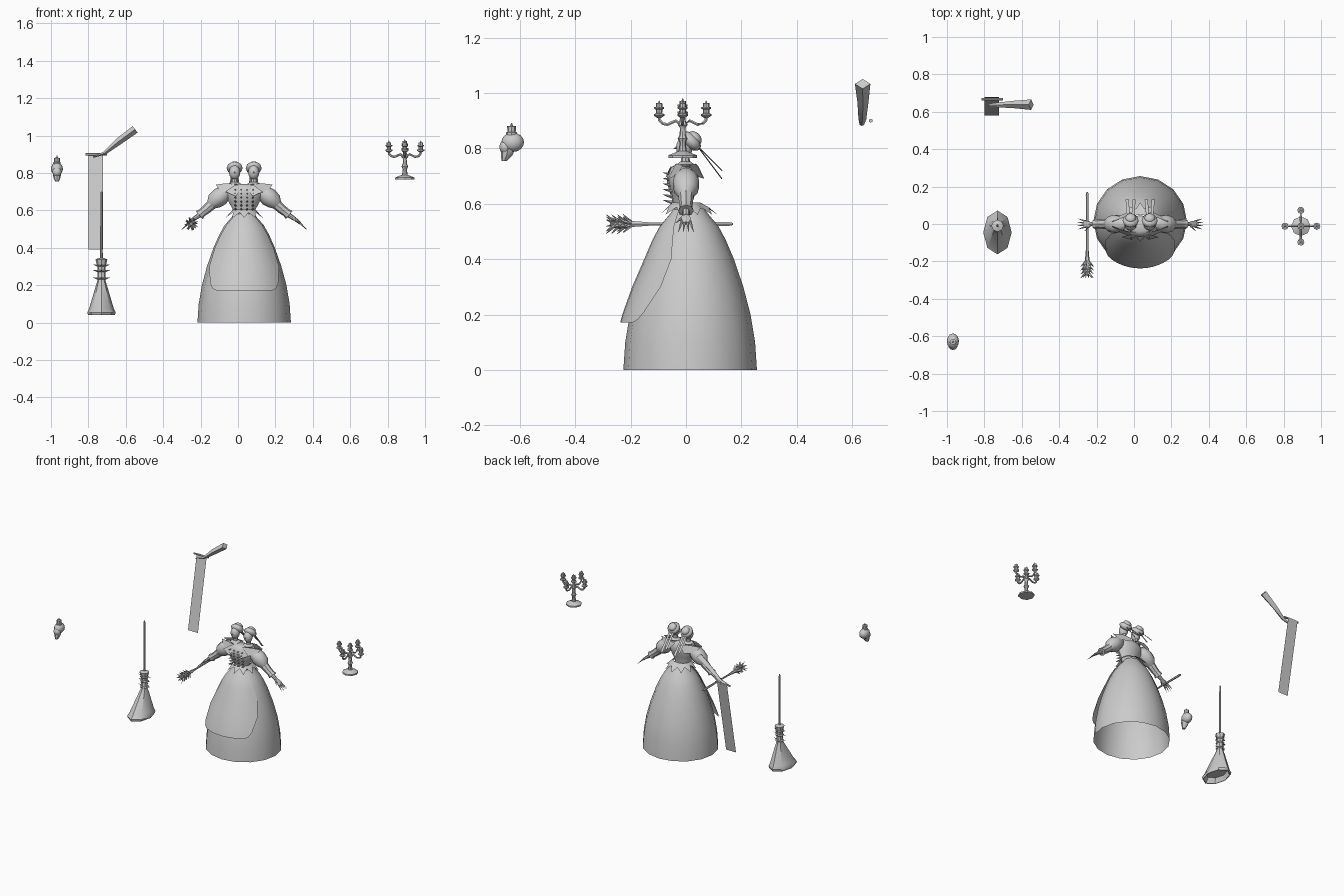
import bpy, bmesh, math, random
from mathutils import Vector, Matrix

if "Cube" in bpy.data.objects:
    bpy.data.objects.remove(bpy.data.objects["Cube"], do_unlink=True)
random.seed(4)

GREY = (0.6, 0.6, 0.6, 1)
mat = bpy.data.materials.new("plain grey")
mat.use_nodes = True
mat.diffuse_color = GREY
mat.node_tree.nodes["Principled BSDF"].inputs["Base Color"].default_value = GREY


def finish(name, bm, angle=40):
    bmesh.ops.recalc_face_normals(bm, faces=bm.faces)
    for f in bm.faces:
        f.smooth = True
    for e in bm.edges:
        e.smooth = len(e.link_faces) == 2 and e.calc_face_angle(0) < math.radians(angle)
    me = bpy.data.meshes.new(name)
    bm.to_mesh(me)
    bm.free()
    me.materials.append(mat)
    ob = bpy.data.objects.new(name, me)
    bpy.context.scene.collection.objects.link(ob)
    return ob


def sweep(bm, pts, radii, sides=8, axis=None, caps=True):
    """Rings along a path; a radius may be a pair (across, along y)."""
    pts = [Vector(p) for p in pts]
    rings = []
    for i, p in enumerate(pts):
        t = Vector(axis) if axis else pts[min(i + 1, len(pts) - 1)] - pts[max(i - 1, 0)]
        t.normalize()
        ref = Vector((0, 0, 1)) if abs(t.y) > 0.9 else Vector((0, 1, 0))
        u = t.cross(ref).normalized()
        v = u.cross(t)
        r = radii[i]
        ru, rv = r if isinstance(r, tuple) else (r, r)
        ring = []
        for k in range(sides):
            a = math.tau * k / sides
            ring.append(bm.verts.new(p + u * ru * math.cos(a) + v * rv * math.sin(a)))
        rings.append(ring)
    for a, b in zip(rings, rings[1:]):
        for k in range(sides):
            n = (k + 1) % sides
            bm.faces.new((a[k], a[n], b[n], b[k]))
    if caps:
        bm.faces.new(rings[0])
        bm.faces.new(rings[-1])


def tube(name, pts, radii, sides=8, **kw):
    bm = bmesh.new()
    sweep(bm, pts, radii, sides, **kw)
    return finish(name, bm)


def lathe(name, x, y, profile, sides=8, stretch=1.0, caps=True):
    return tube(name, [(x, y, z) for z, r in profile],
                [(r, r * stretch) for z, r in profile], sides, axis=(0, 0, 1), caps=caps)


def ball(name, loc, size, tilt=0, seg=12):
    bm = bmesh.new()
    bmesh.ops.create_uvsphere(bm, u_segments=seg, v_segments=seg // 2 + 2, radius=1)
    m = Matrix.Translation(loc) @ Matrix.Rotation(tilt, 4, 'X') @ Matrix.Diagonal((*size, 1))
    bm.transform(m)
    return finish(name, bm)


def spikes(name, items, r, sides=4):
    bm = bmesh.new()
    for a, b in items:
        sweep(bm, [a, b], [r, r * 0.1], sides)
    return finish(name, bm)


def plate(name, corners):
    bm = bmesh.new()
    bm.faces.new([bm.verts.new(c) for c in corners])
    return finish(name, bm)


CX, CY = 0.033, 0.015

# Skirt: open bell
SKIRT = [(0, .25), (.1, .243), (.2, .226), (.3, .199), (.4, .164), (.47, .133),
         (.52, .105), (.56, .07), (.585, .052)]
lathe("skirt", CX, CY, SKIRT, 16, 0.965, caps=False)


def skirt_radius(z):
    for (z0, r0), (z1, r1) in zip(SKIRT, SKIRT[1:]):
        if z <= z1:
            return r0 + (r1 - r0) * (z - z0) / (z1 - z0)
    return SKIRT[-1][1]


# Apron: curved panel lying just off the skirt front
bm = bmesh.new()
rows = []
for z, w in [(.172, .15), (.182, .17), (.21, .182), (.3, .187), (.4, .157),
             (.47, .125), (.52, .096), (.56, .062), (.585, .045)]:
    lift = 0.008 + 0.02 * max(0, 0.4 - z) / 0.2
    r = skirt_radius(z) + lift
    half = math.asin(min(w / r, 0.95))
    rows.append([bm.verts.new((CX + r * math.sin(half * k / 5),
                               CY - r * 0.965 * math.cos(half * k / 5), z))
                 for k in range(-5, 6)])
for a, b in zip(rows, rows[1:]):
    for k in range(10):
        bm.faces.new((a[k], a[k + 1], b[k + 1], b[k]))
finish("apron", bm)

# Bodice and pointed waist frill
lathe("bodice", CX, -.012, [(.57, .056), (.6, .058), (.64, .08), (.675, .097),
                            (.705, .1), (.73, .08), (.74, .05)], 12, 0.58)
bm = bmesh.new()
N = 20
top = [bm.verts.new((CX + .06 * math.cos(math.tau * k / N),
                     .05 * math.sin(math.tau * k / N), .605)) for k in range(N)]
low = [bm.verts.new((CX + r * math.cos(math.tau * k / N),
                     .01 + r * math.sin(math.tau * k / N), z))
       for k in range(N) for r, z in [((.105, .56) if k % 2 else (.075, .588))]]
for k in range(N):
    n = (k + 1) % N
    bm.faces.new((top[k], top[n], low[n], low[k]))
finish("waist_frill", bm, 25)
spikes("bodice_studs", [((CX + x, -.05, z), (CX + x * 1.1, -.083, z + .008))
                        for z in (.605, .625, .645, .665, .685, .705)
                        for x in (-.045, -.015, .015, .045)], .007)

# Arms, collars and hands, mirrored about the body centre
for s, side in ((1, "left"), (-1, "right")):
    def P(x, y, z):
        return (CX + s * x, y, z)
    tube(side + "_puff_sleeve",
         [P(.07, 0, .71), P(.1, 0, .695), P(.13, 0, .672), P(.16, 0, .648), P(.18, 0, .625)],
         [.022, .042, .05, .044, .024], 10)
    tube(side + "_forearm", [P(.175, 0, .63), P(.205, 0, .603), P(.225, 0, .588),
                             P(.24, 0, .575), P(.24, 0, .575 - .001), P(.27, 0, .554)],
         [.028, .025, .023, .028, .013, .011], 8)
    tube(side + "_palm", [P(.262, 0, .56), P(.28, 0, .547), P(.3, 0, .53)],
         [(.009, .01), (.009, .019), (.007, .018)], 6)
    spikes(side + "_fingers",
           [(P(.292, y, .537), P(.337 - abs(y) * .4, y * 2, .498)) for y in (-.014, -.005, .005, .014)]
           + [(P(.27, -.01, .553), P(.297, -.038, .53))], .0065, 5)
    for y in (-1, 1):
        plate(side + "_collar_flap", [P(.02, y * .045, .735), P(.09, y * .035, .745),
                                      P(.152, y * .01, .738), P(.128, y * .035, .7),
                                      P(.06, y * .066, .69)])
    plate(side + "_collar_front", [P(.004, -.05, .73), P(.05, -.055, .735),
                                   P(.1, -.07, .7), P(.045, -.085, .675)])

# Two heads with bonnets and trailing ribbons
for s, side in ((1, "left"), (-1, "right")):
    x = CX + s * .051
    lathe(side + "_neck", x, -.002, [(.715, .026), (.74, .016), (.785, .015)], 8)
    lathe(side + "_neck_ruff", x, -.002, [(.733, .026), (.742, .034), (.752, .02)], 10)
    ball(side + "_face", (x, -.006, .803), (.03, .03, .039))
    ball(side + "_bonnet", (x, .018, .826), (.043, .043, .026), -.75)
    ball(side + "_bonnet_crown", (x, .032, .838), (.029, .029, .02), -.75)
    spikes(side + "_nose", [((x, -.03, .805), (x, -.045, .798))], .006)
    for r, z in ((-1, .72), (1, .69)):
        tube(side + "_ribbon", [(x + r * .012, .04, .81), (x + r * .018, .13, z)],
             [(.007, .002), (.009, .002)], 4)

# Feather duster in the right hand
DX, DZ = -.25, .527
tube("duster_handle", [(DX, y, DZ) for y in (-.2, -.19, -.12, 0, .155, .17)],
     [.012, .012, .006, .006, .008, .004], 6)
tube("duster_core", [(DX, y, DZ) for y in (-.275, -.25, -.21, -.185)], [.006, .018, .016, .008], 8)
feathers = []
for y in (-.2, -.22, -.24, -.26):
    for k in range(8):
        a = math.tau * (k + random.random() * .6) / 8
        d = Vector((math.cos(a), 0, math.sin(a)))
        c = Vector((DX, y, DZ))
        feathers.append((c + d * .008, c + d * .036 + Vector((0, -.028, 0))))
spikes("duster_feathers", feathers, .007)

# Broom: flared hollow brush, bound neck and pole
BX, BY = -.73, -.01
brush = [(.075, .035, .058, .085), (.04, .035, .068, .105), (.04, .035, .072, .112),
         (.055, .035, .076, .117), (.075, .03, .066, .1), (.19, .008, .032, .04),
         (.225, .002, .021, .021), (.3, 0, .022, .022), (.338, 0, .032, .032),
         (.345, 0, .012, .012)]
tube("broom_brush", [(BX, BY - off, z) for z, off, rx, ry in brush],
     [(rx, ry) for z, off, rx, ry in brush], 8, axis=(0, 0, 1))
lathe("broom_pole", BX, BY, [(.33, .007), (.69, .006), (.702, .003)], 6)
for z in (.235, .275, .305):
    lathe("broom_binding", BX, BY, [(z - .006, .022), (z, .029), (z + .006, .022)], 8)
spikes("broom_thorns", [((BX + .02 * math.cos(a), BY + .02 * math.sin(a), z),
                         (BX + .046 * math.cos(a), BY + .046 * math.sin(a), z + .006))
                        for z in (.235, .275, .305) for a in (0, 1.57, 3.14, 4.71)], .006)

# Hanging sheet with rod and raised handle
plate("hanging_sheet", [(-.8, .58, .39), (-.722, .58, .39), (-.722, .68, .9), (-.8, .68, .9)])
tube("sheet_rod", [(-.815, .667, .9), (-.7, .667, .9)], [.007, .007], 6)
tube("sheet_handle", [(-.775, .635, .885), (-.715, .637, .905), (-.64, .639, .967),
                      (-.55, .638, 1.033)],
     [(.004, .008), (.009, .014), (.019, .02), (.022, .028)], 4)

# Skull with a candle on top
SX, SY = -.968, -.63
ball("skull_cranium", (SX, SY + .004, .822), (.032, .041, .035), 0, 12)
ball("skull_cheeks", (SX, SY - .022, .805), (.025, .022, .026), 0, 10)
tube("skull_jaw", [(SX, SY - .012, .8), (SX, SY - .018, .775), (SX, SY - .026, .755)],
     [(.023, .026), (.019, .021), (.01, .01)], 8, axis=(0, 0, 1))
lathe("skull_candle", SX, SY, [(.845, .02), (.857, .02), (.86, .015), (.88, .016),
                               (.882, .005), (.892, .002)], 8)

# Candelabra: foot, stem, four arms and five candles
KX, KY = .892, -.012
lathe("candelabra_stem", KX, KY,
      [(.765, .052), (.775, .052), (.782, .035), (.79, .015), (.82, .011), (.835, .018),
       (.85, .011), (.875, .01), (.885, .018), (.9, .011), (.925, .008)], 8)


def candle(x, y, z):
    lathe("candle_cup", x, y, [(z, .007), (z + .008, .019), (z + .014, .019), (z + .017, .011),
                               (z + .03, .012), (z + .034, .018), (z + .04, .018)], 8)
    lathe("candle", x, y, [(z + .038, .012), (z + .053, .012), (z + .054, .004),
                           (z + .063, .001)], 8)


candle(KX, KY, .918)
for k in range(4):
    dx, dy = round(math.cos(k * math.pi / 2)), round(math.sin(k * math.pi / 2))
    path = [(.008, .888), (.025, .9), (.04, .893), (.055, .886), (.073, .89), (.084, .902), (.085, .915)]
    tube("candelabra_arm", [(KX + dx * d, KY + dy * d, z) for d, z in path],
         [.006] * len(path), 6)
    candle(KX + dx * .085, KY + dy * .085, .91)
